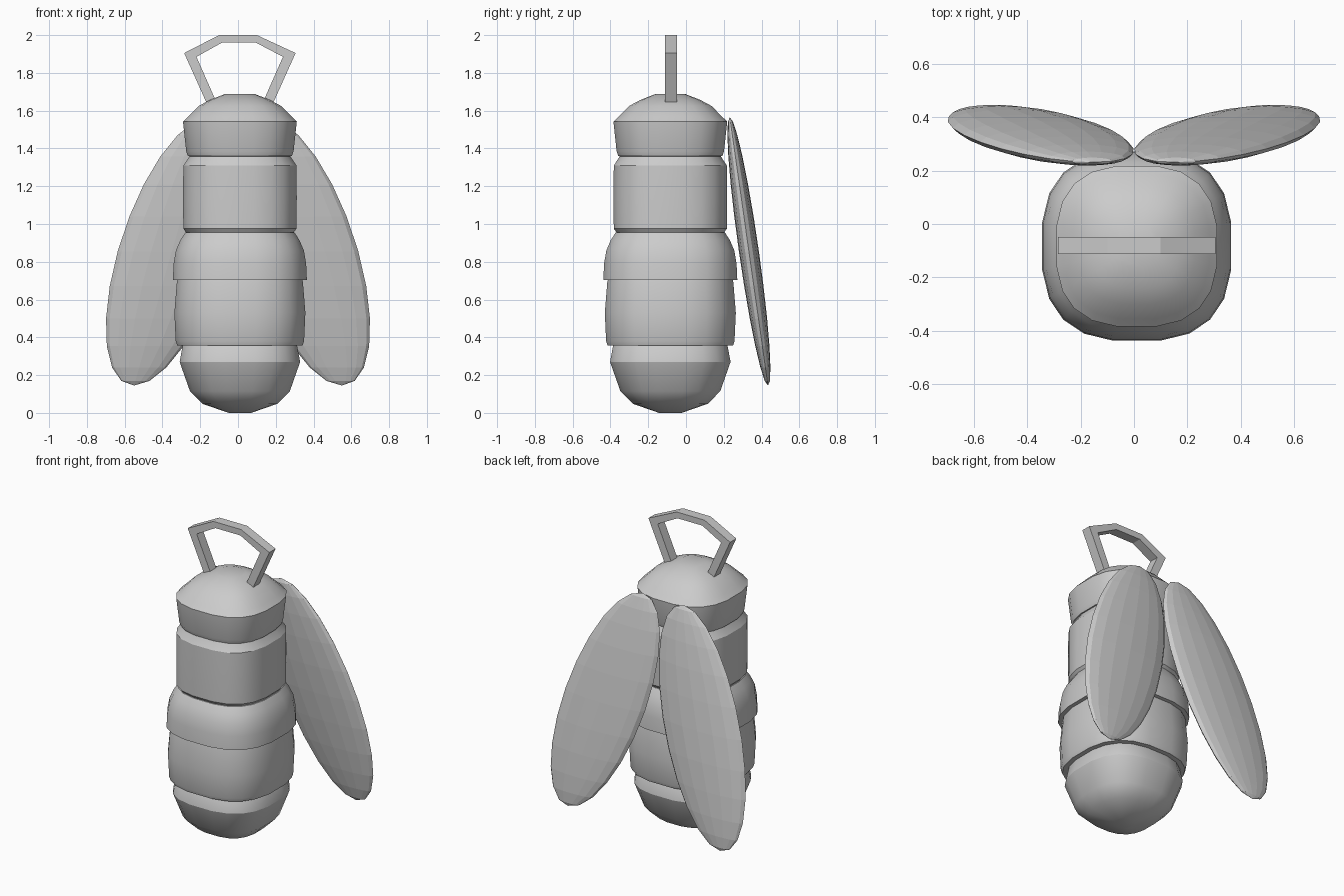
import bpy, bmesh, math
from mathutils import Matrix

if "Cube" in bpy.data.objects:
    bpy.data.objects.remove(bpy.data.objects["Cube"])

CX, CY = 0.01, -0.083   # body axis
SIDES, POWER = 20, 2.65  # rounded-square cross-section


def make_object(name, bm, smooth=False):
    bmesh.ops.recalc_face_normals(bm, faces=bm.faces)
    mesh = bpy.data.meshes.new(name)
    bm.to_mesh(mesh)
    bm.free()
    ob = bpy.data.objects.new(name, mesh)
    bpy.context.collection.objects.link(ob)
    if smooth:
        bpy.ops.object.select_all(action='DESELECT')
        ob.select_set(True)
        bpy.context.view_layer.objects.active = ob
        bpy.ops.object.shade_smooth_by_angle(angle=math.radians(28))
    return ob


def rounded_power(v):
    return math.copysign(abs(v) ** (2 / POWER), v)


def body_segment(name, profile):
    """Loft rounded-square rings through (half width, z) pairs and cap the ends."""
    bm = bmesh.new()
    rings = []
    for r, z in profile:
        ring = []
        for i in range(SIDES):
            t = 2 * math.pi * (i + 0.5) / SIDES
            ring.append(bm.verts.new((CX + r * rounded_power(math.cos(t)),
                                      CY + r * rounded_power(math.sin(t)), z)))
        rings.append(ring)
    for a, b in zip(rings, rings[1:]):
        for i in range(SIDES):
            j = (i + 1) % SIDES
            bm.faces.new((a[i], a[j], b[j], b[i]))
    bm.faces.new(rings[0])
    bm.faces.new(rings[-1])
    return make_object(name, bm, smooth=True)


# Body, bottom to top
body_segment("abdomen_tip", [(0.06, 0), (0.20, 0.048), (0.267, 0.115),
                             (0.322, 0.27), (0.305, 0.36), (0.29, 0.38)])
body_segment("abdomen_middle", [(0.29, 0.355), (0.335, 0.357), (0.343, 0.38), (0.35, 0.53),
                                (0.337, 0.69), (0.33, 0.72)])
body_segment("abdomen_upper", [(0.33, 0.702), (0.358, 0.704), (0.354, 0.79), (0.342, 0.86),
                               (0.318, 0.915), (0.292, 0.955), (0.25, 0.97)])
body_segment("thorax", [(0.28, 0.945), (0.302, 0.975), (0.304, 1.14), (0.302, 1.31),
                        (0.272, 1.355), (0.26, 1.385)])
body_segment("head", [(0.25, 1.355), (0.278, 1.36), (0.287, 1.385), (0.304, 1.542),
                      (0.275, 1.57), (0.22, 1.625), (0.16, 1.657), (0.08, 1.688)])

# Antenna loop: flat bent strip, outer and inner corners, square section
outer = [(-0.157, 1.62), (-0.285, 1.905), (-0.10, 2.0), (0.10, 2.0), (0.305, 1.905), (0.177, 1.62)]
inner = [(-0.103, 1.62), (-0.22, 1.885), (-0.085, 1.96), (0.095, 1.96), (0.238, 1.885), (0.121, 1.62)]
bm = bmesh.new()
sections = [[bm.verts.new(p) for p in ((ox, -0.112, oz), (ox, -0.048, oz),
                                       (ix, -0.048, iz), (ix, -0.112, iz))]
            for (ox, oz), (ix, iz) in zip(outer, inner)]
for a, b in zip(sections, sections[1:]):
    for i in range(4):
        j = (i + 1) % 4
        bm.faces.new((a[i], a[j], b[j], b[i]))
bm.faces.new(sections[0])
bm.faces.new(sections[-1])
make_object("antenna_loop", bm)

# Wings: thin faceted ellipsoids leaning outward and backward, mirrored
for name, side in (("wing_right", 1), ("wing_left", -1)):
    bm = bmesh.new()
    bmesh.ops.create_uvsphere(bm, u_segments=16, v_segments=12, radius=1)
    shape = Matrix(((side * 0.287, 0, side * -0.20, side * 0.35),
                    (0, 0.053, -0.101, 0.333),
                    (0, 0, 0.71, 0.855),
                    (0, 0, 0, 1)))
    bm.transform(shape)
    make_object(name, bm)
